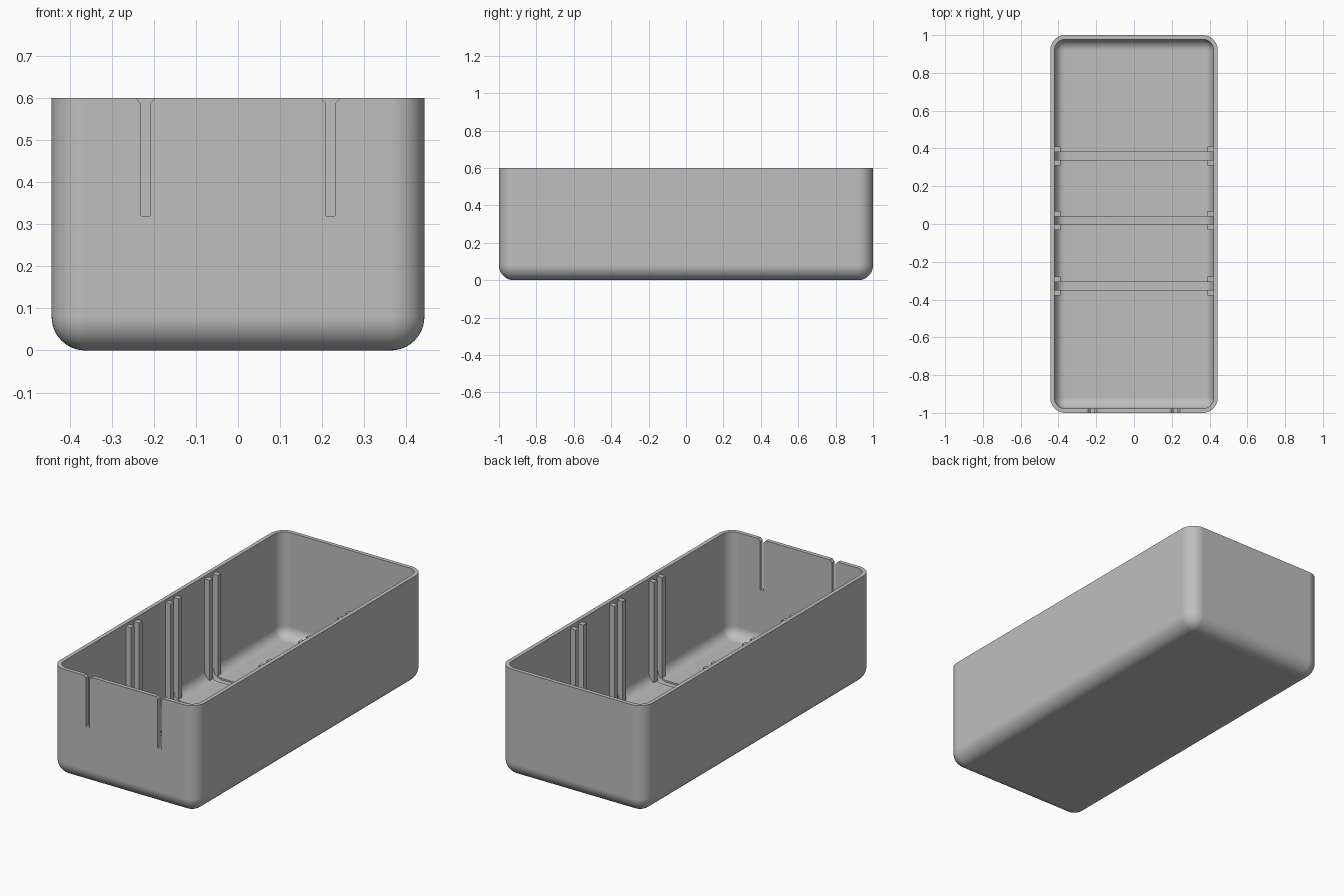
import bpy
import bmesh
from mathutils import Vector

default_cube = bpy.data.objects.get("Cube")
if default_cube:
    bpy.data.objects.remove(default_cube, do_unlink=True)

HALF_X, HALF_Y, HEIGHT = 0.443, 1.0, 0.6
WALL, RADIUS = 0.022, 0.08
IN_X, IN_Y = HALF_X - WALL, HALF_Y - WALL

grey = bpy.data.materials.new("plain grey")
grey.use_nodes = True
colour = (0.52, 0.52, 0.52, 1)
grey.diffuse_color = colour
grey.node_tree.nodes["Principled BSDF"].inputs["Base Color"].default_value = colour


def make_object(name, bm):
    bmesh.ops.recalc_face_normals(bm, faces=bm.faces[:])
    mesh = bpy.data.meshes.new(name)
    bm.to_mesh(mesh)
    bm.free()
    mesh.materials.append(grey)
    obj = bpy.data.objects.new(name, mesh)
    bpy.context.collection.objects.link(obj)
    return obj


def add_box(bm, low, high):
    low, high = Vector(low), Vector(high)
    verts = bmesh.ops.create_cube(bm, size=1)["verts"]
    for v in verts:
        v.co = (low + high) / 2 + v.co * (high - low)


def rounded_box(name, low, high, radius):
    """Box with every edge rounded except those around its top."""
    bm = bmesh.new()
    add_box(bm, low, high)
    edges = [e for e in bm.edges if min(v.co.z for v in e.verts) < low[2] + 0.001]
    bmesh.ops.bevel(bm, geom=edges, offset=radius, segments=12,
                    profile=0.5, affect="EDGES")
    return make_object(name, bm)


def extrude_profile(name, points, y0, y1):
    """Solid from an x-z outline, pulled along y."""
    bm = bmesh.new()
    face = bm.faces.new([bm.verts.new((x, y0, z)) for x, z in points])
    moved = bmesh.ops.extrude_face_region(bm, geom=[face])["geom"]
    bmesh.ops.translate(bm, vec=(0, y1 - y0, 0),
                        verts=[g for g in moved if isinstance(g, bmesh.types.BMVert)])
    return make_object(name, bm)


def activate(obj):
    bpy.ops.object.select_all(action="DESELECT")
    obj.select_set(True)
    bpy.context.view_layer.objects.active = obj


def cut(target, cutter):
    mod = target.modifiers.new("cut", "BOOLEAN")
    mod.operation, mod.solver, mod.object = "DIFFERENCE", "EXACT", cutter
    activate(target)
    bpy.ops.object.modifier_apply(modifier=mod.name)
    bpy.data.objects.remove(cutter, do_unlink=True)


# Hollow tray
tray = rounded_box("tray", (-HALF_X, -HALF_Y, 0), (HALF_X, HALF_Y, HEIGHT), RADIUS)
cut(tray, rounded_box("cavity", (-IN_X, -IN_Y, WALL), (IN_X, IN_Y, HEIGHT + 0.1),
                      RADIUS - WALL))

# Flared slits in the front wall
slit_half = [(0.011, 0.32), (0.011, 0.587), (0.023, HEIGHT), (0.023, HEIGHT + 0.05)]
for side in (-1, 1):
    outline = [(x + side * 0.22, z) for x, z in slit_half]
    outline += [(side * 0.22 - x, z) for x, z in reversed(slit_half)]
    cut(tray, extrude_profile("slit", outline, -1.05, -0.93))

# Divider grooves across the floor, following its rounded sides
DIVIDERS = (-0.328, 0.018, 0.36)
for y in DIVIDERS:
    bm = bmesh.new()
    add_box(bm, (-0.417, y - 0.021, 0.013), (0.417, y + 0.021, 0.2))
    edges = [e for e in bm.edges
             if all(v.co.z < 0.1 for v in e.verts)
             and abs(e.verts[0].co.x - e.verts[1].co.x) < 0.001]
    bmesh.ops.bevel(bm, geom=edges, offset=0.055, segments=10,
                    profile=0.5, affect="EDGES")
    cut(tray, make_object("groove", bm))

activate(tray)
bpy.ops.object.shade_smooth_by_angle(angle=0.6)
weighted = tray.modifiers.new("clean shading", "WEIGHTED_NORMAL")
weighted.keep_sharp = True

# Paired guide ribs on both long walls
for side, label in ((-1, "right"), (1, "left")):
    bm = bmesh.new()
    for y in DIVIDERS:
        for step in (-1, 1):
            ya, yb = sorted((y + step * 0.021, y + step * 0.05))
            xa, xb = sorted((side * 0.39, side * 0.425))
            add_box(bm, (xa, ya, 0.03), (xb, yb, 0.585))
    make_object(label + "_guide_ribs", bm)
